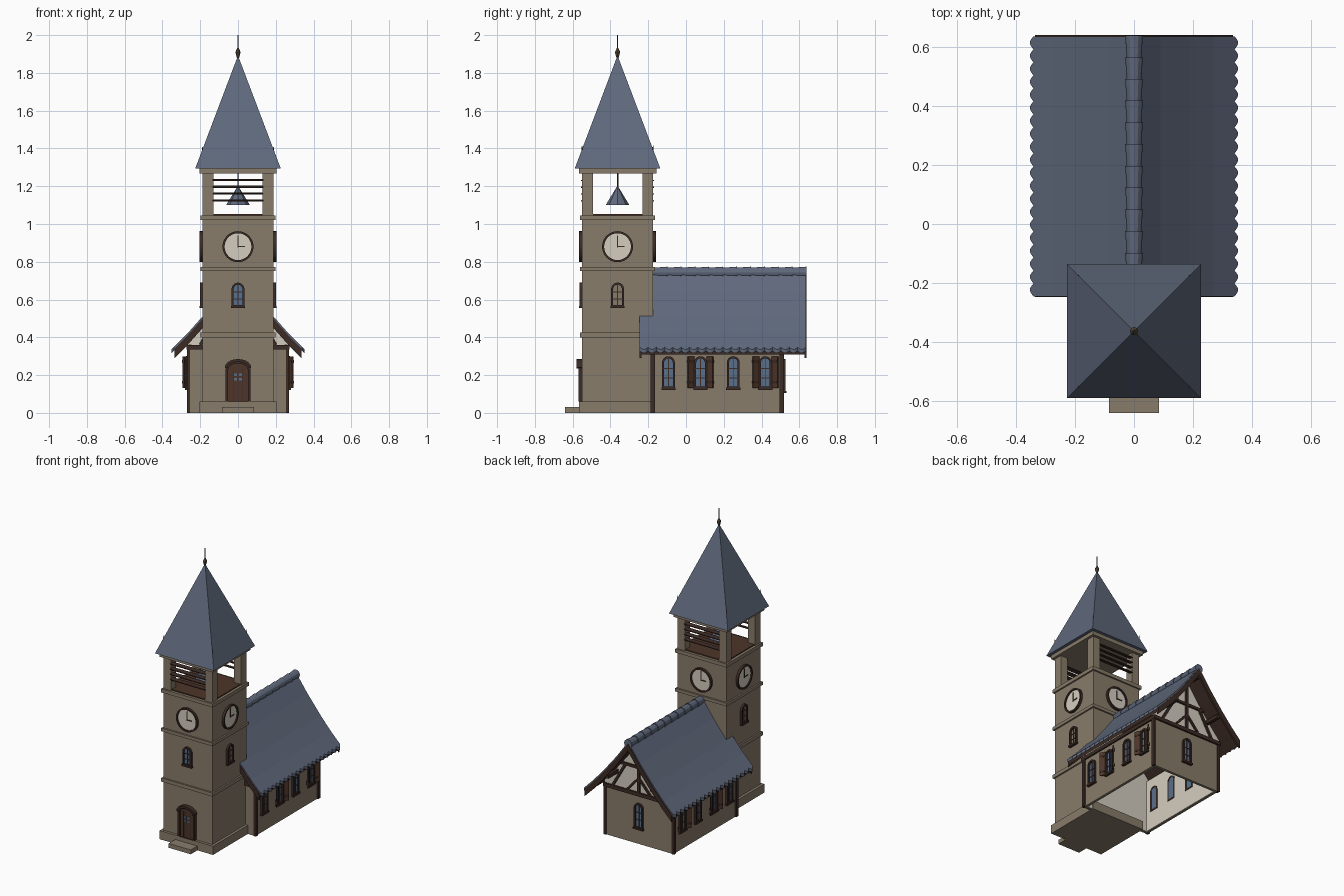
import bpy, bmesh, math
from mathutils import Matrix, Vector

if "Cube" in bpy.data.objects:
    bpy.data.objects.remove(bpy.data.objects["Cube"])

def mat(name, r, g, b):
    m = bpy.data.materials.new(name)
    m.diffuse_color = (r, g, b, 1)
    m.use_nodes = True
    m.node_tree.nodes["Principled BSDF"].inputs["Base Color"].default_value = m.diffuse_color
    return m

STONE = mat("tan stone", .25, .20, .145)
SLATE = mat("blue slate", .115, .14, .20)
TIMBER = mat("dark timber", .045, .024, .018)
DOOR = mat("door brown", .075, .036, .022)
CREAM = mat("cream plaster", .66, .61, .52)
GLASS = mat("window glass", .10, .16, .26)
BRONZE = mat("bronze", .12, .085, .05)
I = Matrix.Identity(4)
T = lambda x, y, z=0: Matrix.Translation((x, y, z))
R = lambda deg, ax='Z': Matrix.Rotation(math.radians(deg), 4, ax)
TY, TH = -.3625, .187          # tower centre y and half width

def finish(name, bm, m, M=I):
    bm.transform(M)
    bmesh.ops.recalc_face_normals(bm, faces=bm.faces)
    me = bpy.data.meshes.new(name)
    bm.to_mesh(me)
    bm.free()
    me.materials.append(m)
    ob = bpy.data.objects.new(name, me)
    bpy.context.collection.objects.link(ob)
    return ob

def prism(name, pts, d0, d1, m, M=I):
    """Outline in x/z, extruded along y."""
    bm = bmesh.new()
    a = [bm.verts.new((u, d0, w)) for u, w in pts]
    b = [bm.verts.new((u, d1, w)) for u, w in pts]
    bm.faces.new(a)
    bm.faces.new(b)
    n = len(pts)
    for i in range(n):
        j = (i + 1) % n
        bm.faces.new((a[i], a[j], b[j], b[i]))
    return finish(name, bm, m, M)

def ring(name, outer, inner, d0, d1, m, M=I):
    """Frame between two matching outlines."""
    bm = bmesh.new()
    L = [[bm.verts.new((u, d, w)) for u, w in p] for p, d in
         ((outer, d0), (outer, d1), (inner, d1), (inner, d0))]
    n = len(outer)
    for k in range(4):
        p, q = L[k], L[(k + 1) % 4]
        for i in range(n):
            j = (i + 1) % n
            bm.faces.new((p[i], p[j], q[j], q[i]))
    return finish(name, bm, m, M)

def box(name, x0, x1, y0, y1, z0, z1, m, M=I):
    return prism(name, [(x0, z0), (x1, z0), (x1, z1), (x0, z1)], y0, y1, m, M)

def cone(name, r1, r2, z0, z1, seg, m, M=I):
    bm = bmesh.new()
    bmesh.ops.create_cone(bm, cap_ends=True, segments=seg, radius1=r1, radius2=r2,
                          depth=z1 - z0, matrix=T(0, 0, (z0 + z1) / 2))
    return finish(name, bm, m, M)

def beam(name, p, q, w, y0, y1, m):
    """Timber from p to q in the x/z plane."""
    p, q = Vector(p), Vector(q)
    d = (q - p).normalized() * w / 2
    n = Vector((-d.y, d.x))
    prism(name, [p - n, q - n, q + n, p + n], y0, y1, m)

def arch(hw, z0, z1, rise, n=10):
    arc = [(hw * math.cos(math.pi * i / n), z1 - rise + rise * math.sin(math.pi * i / n))
           for i in range(n + 1)]
    return [(-hw, z0), (hw, z0)] + arc

def circle(r, z, n=32):
    return [(r * math.cos(2 * math.pi * i / n), z + r * math.sin(2 * math.pi * i / n)) for i in range(n)]

def window(name, M, z0, z1, hw, depth, glass=GLASS):
    t = .011
    ring(name + "_frame", arch(hw, z0, z1, hw), arch(hw - t, z0 + t, z1 - t, hw - t), -.014, depth, TIMBER, M)
    prism(name + "_glass", arch(hw - t, z0 + t, z1 - t, hw - t), -.003, depth - .002, glass, M)
    box(name + "_mullion", -.002, .002, -.007, -.002, z0 + t, z1 - t, TIMBER, M)
    for k in (.33, .62):
        z = z0 + (z1 - z0) * k
        box(name + "_bar", t - hw, hw - t, -.007, -.002, z - .002, z + .002, TIMBER, M)
    box(name + "_sill", -hw - .004, hw + .004, -.018, .002, z0 - .006, z0 + .006, TIMBER, M)

def slab(name, h, z0, z1, m=STONE):
    return box(name, -h, h, TY - h, TY + h, z0, z1, m)

# Tower body, plinth, string courses and belfry
slab("tower_body", TH, 0, 1.045)
slab("tower_plinth", .205, 0, .06)
box("door_step", -.085, .085, -.64, -.55, 0, .03, STONE)
for z0, z1 in ((.40, .425), (.75, .772), (1.02, 1.045)):
    slab("string_course", .198, z0, z1)
slab("belfry_floor", .18, 1.04, 1.052, DOOR)
slab("belfry_head", .205, 1.268, 1.296)
for sx in (-1, 1):
    for sy in (-1, 1):
        cx, cy = sx * (TH - .028), TY + sy * (TH - .028)
        box("belfry_post", cx - .028, cx + .028, cy - .028, cy + .028, 1.045, 1.268, STONE)
        cone("corner_pinnacle", .007, .001, 1.29, 1.418, 6, TIMBER, T(sx * .188, TY + sy * .188))
for sy in (-1, 1):
    for k in range(4):
        box("louver_slat", -.135, .135, -.014, .014, -.003, .003, TIMBER,
            T(0, TY + sy * (TH - .008), 1.125 + k * .036) @ R(sy * -12, 'X'))
cone("bell", .063, .002, 1.10, 1.20, 8, SLATE, T(0, TY))
cone("bell_rod", .004, .004, 1.19, 1.27, 6, TIMBER, T(0, TY))

# Spire and finial
cone("spire", .2265 * math.sqrt(2), 0, 1.294, 1.892, 4, SLATE, T(0, TY) @ R(45))
cone("finial_lower", .006, .014, 1.88, 1.91, 8, BRONZE, T(0, TY))
cone("finial_upper", .014, .002, 1.91, 1.935, 8, BRONZE, T(0, TY))
cone("finial_rod", .003, .002, 1.93, 2.0, 6, BRONZE, T(0, TY))

# Clocks on four sides, windows on three
for a in range(4):
    M = T(0, TY) @ R(90 * a) @ T(0, -TH)
    ring("clock_rim", circle(.082, .88), circle(.071, .88), -.016, .002, TIMBER, M)
    prism("clock_face", circle(.073, .88), -.008, .002, CREAM, M)
    box("minute_hand", -.003, .003, -.012, -.008, .875, .938, TIMBER, M)
    box("hour_hand", -.003, .038, -.012, -.008, .877, .883, TIMBER, M)
    if a != 2:
        window("tower_window", M, .56, .69, .034, .002, STONE if a else GLASS)

# Door
M = T(0, TY - TH)
ring("door_frame", arch(.065, .06, .275, .04), arch(.052, .06, .262, .035), -.02, .002, TIMBER, M)
prism("door_leaf", arch(.053, .06, .263, .035), -.010, .002, DOOR, M)
hood = arch(.07, .2, .285, .045)[2:] + arch(.058, .2, .27, .035)[:1:-1]
prism("door_hood", hood, -.03, .002, TIMBER, M)
for u in (-.026, 0, .026):
    box("door_groove", u - .001, u + .001, -.012, -.009, .065, .24, TIMBER, M)
for u in (-.013, .013):
    for w in (.178, .202):
        box("door_pane", u - .007, u + .007, -.014, -.009, w - .007, w + .007, GLASS, M)

# Nave walls: stone outside, plaster lining inside, open below
NX, Y0, Y1 = .262, -.185, .513
for s in (-1, 1):
    xs = sorted((s * NX, s * (NX - .015)))
    box("nave_side_wall", *xs, Y0, Y1, 0, .365, STONE)
    xs = sorted((s * (NX - .015), s * (NX - .021)))
    box("side_lining", *xs, Y0 + .02, Y1 - .02, .002, .365, CREAM)
    for y in (Y0 + .008, Y1 - .006):
        box("corner_post", s * NX - .009, s * NX + .009, y - .012, y + .012, 0, .36, TIMBER)
    box("wall_plate", s * NX - .01, s * NX + .01, Y0, Y1, .335, .36, TIMBER)
for y, k in ((Y0, 1), (Y1, -1)):
    box("nave_end_wall", -NX, NX, *sorted((y, y + k * .015)), 0, .35, STONE)
    box("end_lining", .02 - NX, NX - .02, *sorted((y + k * .015, y + k * .021)), .002, .36, CREAM)

# Gables: plaster panel with timber framing
P = [(0, .757), (.09, .632), (.19, .508), (.27, .418), (.352, .336)]   # roof line
both = lambda pts, d: [(-x, z - d) for x, z in pts[:0:-1]] + [(x, z - d) for x, z in pts]
gable = [(-NX, .35), (NX, .35)] + both(P[:4], .04)[::-1]
prism("back_gable", gable, Y1 - .015, Y1, CREAM)
prism("front_gable", gable, Y0, Y0 + .015, CREAM)
for y0, y1 in ((Y1 - .005, Y1 + .012), (Y0 - .01, Y0 + .005)):
    box("tie_beam", -NX - .01, NX + .01, y0, y1, .335, .36, TIMBER)
    box("king_post", -.009, .009, y0, y1, .36, .71, TIMBER)
    box("collar_beam", -.135, .135, y0, y1, .525, .543, TIMBER)
    for s in (-1, 1):
        beam("gable_brace", (s * .20, .36), (s * .10, .535), .016, y0, y1, TIMBER)
        beam("king_brace", (0, .46), (s * .09, .36), .014, y0, y1, TIMBER)
for x, z in ((0, .69), (.17, .465), (-.17, .465)):
    box("purlin_end", x - .011, x + .011, Y1 - .01, .625, z - .012, z + .012, TIMBER)

# Roof: boarded underside, bargeboards and scalloped slate sheet
RY0, RY1 = -.245, .635
Q = P[:4] + [(.335, .353)]
prism("roof_boards", both(Q, .018) + both(Q, .045)[::-1], RY0 + .008, RY1 - .008, TIMBER)
for y in (RY0 - .002, RY1 - .008):
    prism("bargeboard", both(Q, .012) + both(Q, .062)[::-1], y, y + .012, TIMBER)
bm = bmesh.new()
rows = []
N = 160
for i in range(N + 1):
    y = RY0 + (RY1 - RY0) * i / N
    e = .012 * (1 - abs(math.sin(math.pi * 20 * i / N)))      # scallop at the eave
    L = both(P[:-1] + [(P[-1][0] - e, P[-1][1] + e)], 0)
    rows.append([[bm.verts.new((x, y, z - d)) for x, z in L] for d in (0, .02)])
n = len(rows[0][0])
for a, b in zip(rows, rows[1:]):
    for k in (0, 1):
        for j in range(n - 1):
            bm.faces.new((a[k][j], a[k][j + 1], b[k][j + 1], b[k][j]))
    for j in (0, n - 1):
        bm.faces.new((a[0][j], a[1][j], b[1][j], b[0][j]))
for r in (rows[0], rows[-1]):
    for j in range(n - 1):
        bm.faces.new((r[0][j], r[0][j + 1], r[1][j + 1], r[1][j]))
finish("slate_roof", bm, SLATE)

# Overlapping ridge tiles
for k in range(11):
    y = RY1 - .0735 * (k + 1)
    cone("ridge_tile", .024, .030, 0, .082, 12, SLATE, T(0, y - .006, .744) @ R(-90, 'X'))

# Nave windows, shuttered on every second bay
for a in (90, -90):
    for i, y in enumerate((-.093, .077, .25, .42)):
        M = T(0, y) @ R(a) @ T(0, -NX)
        window("nave_window", M, .128, .30, .034, .024)
        if i % 2:
            for s in (-1, 1):
                S = M @ T(s * .034, -.004) @ R(-s * 36)
                u = sorted((0, s * .04))
                box("shutter", *u, -.004, .004, .132, .298, DOOR, S)
                for z in (.155, .265):
                    box("shutter_batten", *u, -.007, .007, z, z + .014, TIMBER, S)
window("back_window", T(0, Y1) @ R(180), .11, .285, .034, .024)
